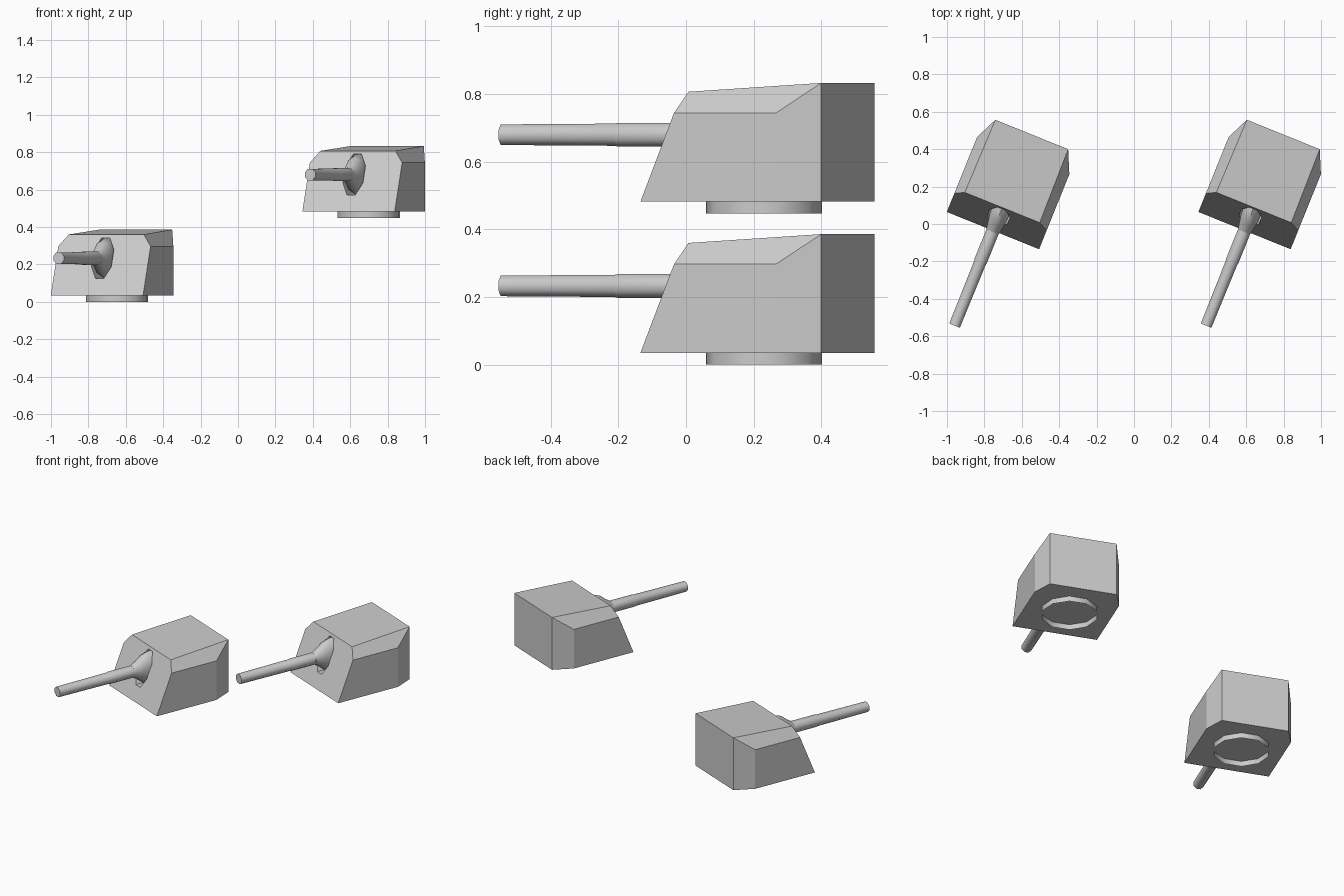
import bpy, bmesh
from math import sin, cos, pi, radians
from mathutils import Matrix

if "Cube" in bpy.data.objects:
    bpy.data.objects.remove(bpy.data.objects["Cube"])

AXIS_Z = 0.233


def make(name, verts, faces, smooth=False):
    mesh = bpy.data.meshes.new(name)
    mesh.from_pydata(verts, [], faces)
    bm = bmesh.new()
    bm.from_mesh(mesh)
    bmesh.ops.recalc_face_normals(bm, faces=bm.faces)
    bm.to_mesh(mesh)
    bm.free()
    ob = bpy.data.objects.new(name, mesh)
    bpy.context.collection.objects.link(ob)
    if smooth:
        bpy.ops.object.select_all(action='DESELECT')
        ob.select_set(True)
        bpy.context.view_layer.objects.active = ob
        bpy.ops.object.shade_smooth_by_angle(angle=radians(50))
    return ob


def loft_y(name, rings, sides, smooth=True):
    """Elliptical rings (y, half width, half height) joined along y, with end caps."""
    verts = [(a * cos(2 * pi * (i + .5) / sides), y, AXIS_Z + b * sin(2 * pi * (i + .5) / sides))
             for y, a, b in rings for i in range(sides)]
    faces = [[r * sides + i, r * sides + (i + 1) % sides,
              (r + 1) * sides + (i + 1) % sides, (r + 1) * sides + i]
             for r in range(len(rings) - 1) for i in range(sides)]
    faces += [list(range(sides)), [len(verts) - 1 - i for i in range(sides)]]
    return make(name, verts, faces, smooth)


def turret(tag, place):
    # armoured housing: right half points, mirrored to the left
    half = [(.266, -.286, .035), (.266, -.179, .297), (.216, -.153, .36), (.21, .268, .386),
            (.266, .146, .297), (.266, .146, .035), (.21, .268, .035)]
    verts = half + [(-x, y, z) for x, y, z in half]
    side = [[0, 5, 4, 1], [1, 4, 3, 2], [5, 6, 3, 4]]
    faces = side + [[i + 7 for i in f] for f in side]
    faces += [[0, 1, 2, 9, 8, 7], [2, 3, 10, 9], [3, 6, 13, 10], [0, 7, 12, 13, 6, 5]]
    housing = make("housing_" + tag, verts, faces)

    # gun slot in the sloped front plate
    cutter = loft_y("slot_cutter_" + tag, [(-.4, .062, .118), (-.1, .062, .118)], 8, False)
    cutter.hide_render = True
    cutter.hide_viewport = True
    cut = housing.modifiers.new("slot", 'BOOLEAN')
    cut.operation = 'DIFFERENCE'
    cut.solver = 'EXACT'
    cut.object = cutter

    # mantlet flaring from the barrel into the slot
    mantlet = loft_y("mantlet_" + tag, [(-.295, .037, .037), (-.255, .044, .062),
                                        (-.215, .052, .095), (-.18, .054, .108),
                                        (-.1, .054, .108)], 10)
    # barrel with a thicker rear sleeve
    barrel = loft_y("barrel_" + tag, [(-.834, .033, .033), (-.47, .0355, .0355),
                                      (-.46, .038, .038), (-.2, .038, .038)], 8)
    # open turret ring underneath
    n, r = 10, .172
    pts = [(r * cos(2 * pi * i / n), r * sin(2 * pi * i / n), z) for z in (0, .036) for i in range(n)]
    ring = make("turret_ring_" + tag, pts,
                [[i, (i + 1) % n, n + (i + 1) % n, n + i] for i in range(n)], True)

    for ob in (housing, cutter, mantlet, barrel, ring):
        ob.matrix_world = place


# two identical turrets, the right one raised
turn = Matrix.Rotation(radians(-22), 4, 'Z')
for tag, x, z in (("lower", -.672 + .025, 0), ("upper", .698, .447)):
    turret(tag, Matrix.Translation((x, .23, z)) @ turn)
